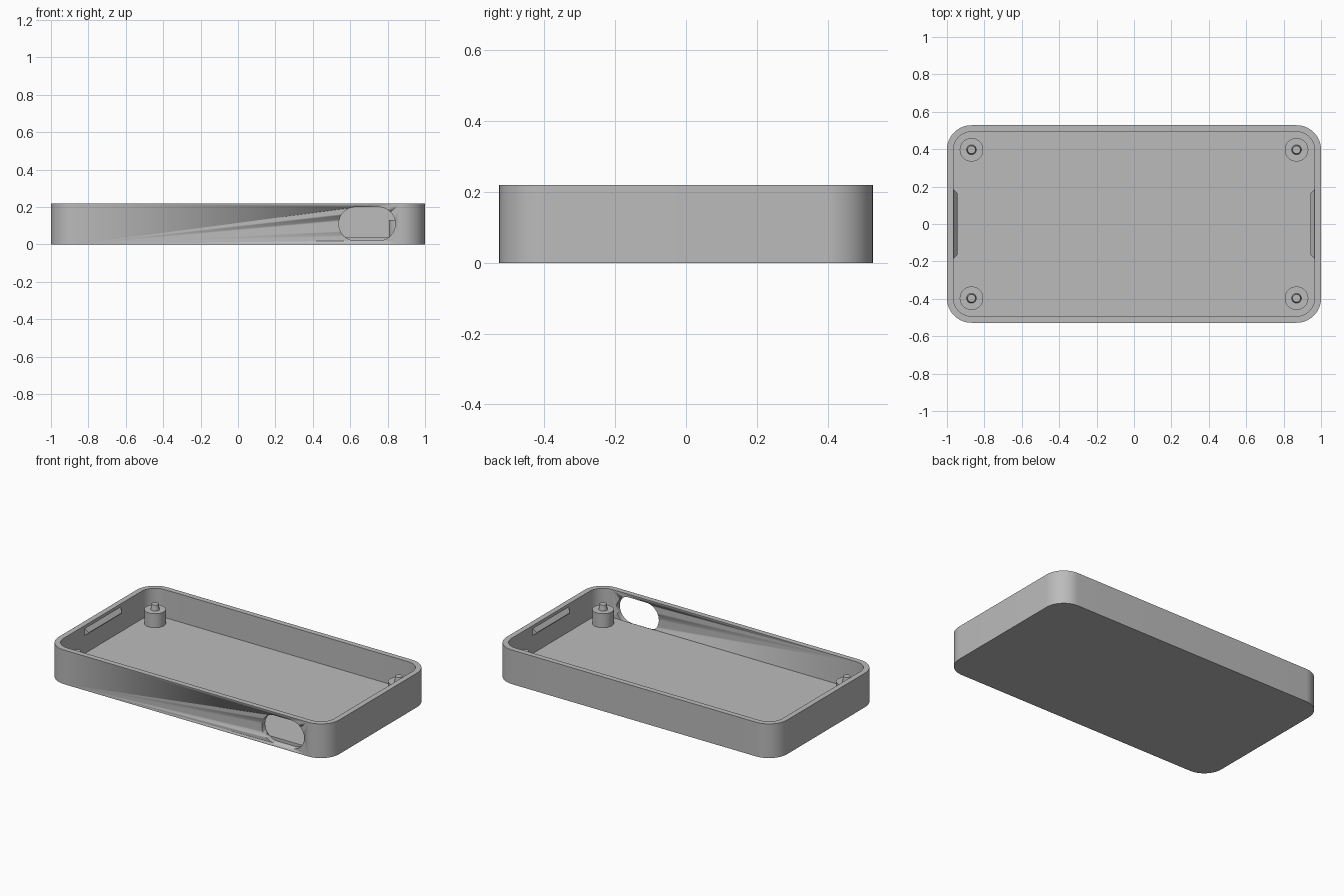
import bpy, bmesh, math

cube = bpy.data.objects.get("Cube")
if cube:
    bpy.data.objects.remove(cube)

HX, HY, H = 1.0, 0.528, 0.22      # half length, half width, height
WALL, FLOOR, R = 0.035, 0.04, 0.131

mat = bpy.data.materials.new("plain grey")
mat.use_nodes = True
GREY = (0.5, 0.5, 0.5, 1.0)
mat.diffuse_color = GREY
mat.node_tree.nodes["Principled BSDF"].inputs["Base Color"].default_value = GREY


def finish(name, bm, angle=30):
    bmesh.ops.recalc_face_normals(bm, faces=bm.faces[:])
    me = bpy.data.meshes.new(name)
    bm.to_mesh(me)
    bm.free()
    me.materials.append(mat)
    ob = bpy.data.objects.new(name, me)
    bpy.context.collection.objects.link(ob)
    bpy.ops.object.select_all(action='DESELECT')
    ob.select_set(True)
    bpy.context.view_layer.objects.active = ob
    bpy.ops.object.shade_smooth_by_angle(angle=math.radians(angle))
    return ob


def rounded_rect(hx, hy, r, n=16):
    """Counter-clockwise outline of a rounded rectangle."""
    pts = []
    for k, (sx, sy) in enumerate([(1, 1), (-1, 1), (-1, -1), (1, -1)]):
        for i in range(n + 1):
            a = math.pi / 2 * (k + i / n)
            pts.append((sx * (hx - r) + r * math.cos(a), sy * (hy - r) + r * math.sin(a)))
    return pts


def bridge(bm, a, b):
    for i in range(len(a)):
        j = (i + 1) % len(a)
        bm.faces.new((a[i], a[j], b[j], b[i]))


# Tray: outer wall, rim, inner wall and floor as four outline loops
outer = rounded_rect(HX, HY, R)
inner = rounded_rect(HX - WALL, HY - WALL, R - WALL)
bm = bmesh.new()
loops = [[bm.verts.new((x, y, z)) for x, y in o]
         for o, z in ((outer, 0), (outer, H), (inner, H), (inner, FLOOR))]
for a, b in zip(loops, loops[1:]):
    bridge(bm, a, b)
bm.faces.new(loops[0])
bm.faces.new(loops[3])
tray = finish("tray", bm)

# Port opening: pill-shaped cut through the front wall
bm = bmesh.new()
pr, straight, pcx, pcz, n = 0.09, 0.061, 0.69, 0.11, 24
pill = []
for side in (0, 1):
    for i in range(n + 1):
        a = -math.pi / 2 + math.pi * (side + i / n)
        pill.append((pcx + (straight, -straight)[side] + pr * math.cos(a), pcz + pr * math.sin(a)))
ends = [[bm.verts.new((x, y, z)) for x, z in pill] for y in (-HY - 0.1, -HY + WALL + 0.001)]
bridge(bm, *ends)
for e in ends:
    bm.faces.new(e)
cutter = finish("port_cutter", bm)
cutter.hide_render = True
mod = tray.modifiers.new("port", 'BOOLEAN')
mod.operation, mod.solver, mod.object = 'DIFFERENCE', 'EXACT', cutter
bpy.context.view_layer.objects.active = tray
bpy.ops.object.modifier_move_to_index(modifier="port", index=0)
bpy.ops.object.modifier_apply(modifier="port")
bpy.data.objects.remove(cutter)

# Corner posts with a small tapered pin, turned from one profile
PROFILE = [(0.063, FLOOR - 0.005), (0.063, 0.13), (0.026, 0.13), (0.021, 0.165)]
for ys, front in ((-1, "front"), (1, "back")):
    for xs, side in ((1, "left"), (-1, "right")):
        cx, cy, n = xs * (HX - R), ys * (HY - R), 40
        bm = bmesh.new()
        rings = [[bm.verts.new((cx + r * math.cos(t * math.tau / n), cy + r * math.sin(t * math.tau / n), z))
                  for t in range(n)] for r, z in PROFILE]
        for a, b in zip(rings, rings[1:]):
            bridge(bm, a, b)
        bm.faces.new(rings[0])
        bm.faces.new(rings[-1])
        finish(f"{front}_{side}_post", bm)

# Snap ridges inside both end walls: wedge section with tapered ends
for xs, side in ((1, "left"), (-1, "right")):
    bm = bmesh.new()
    section = [(0.968, 0.205, 0.187), (0.945, 0.175, 0.167), (0.945, 0.17, 0.167), (0.968, 0.155, 0.187)]
    ends = [[bm.verts.new((xs * x, s * y, z)) for x, z, y in section] for s in (-1, 1)]
    bridge(bm, *ends)
    for e in ends:
        bm.faces.new(e)
    finish(f"{side}_snap_ridge", bm, 10)
